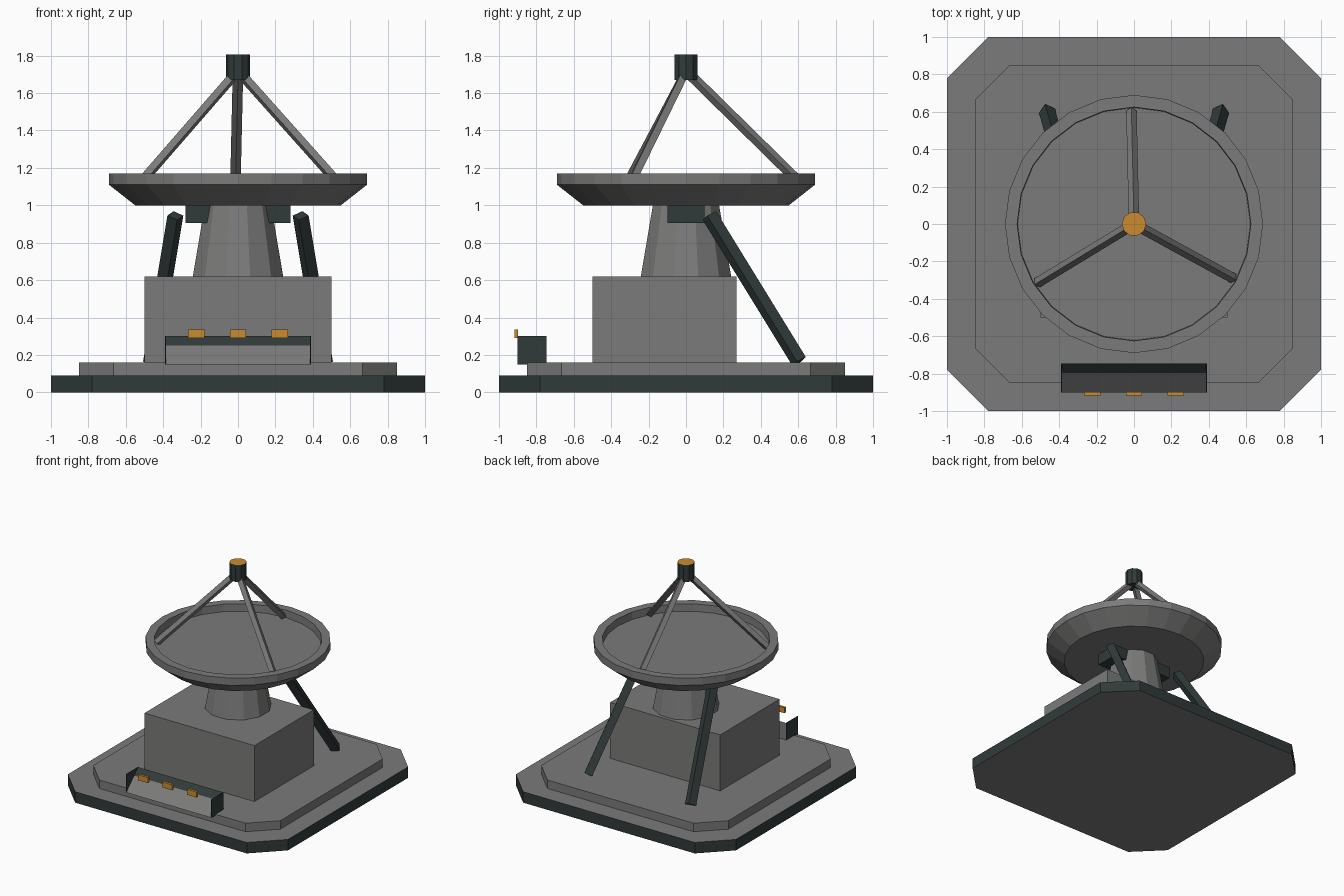
import bpy, bmesh, math
from mathutils import Vector

if "Cube" in bpy.data.objects:
    bpy.data.objects.remove(bpy.data.objects["Cube"])


def material(name, rgb):
    m = bpy.data.materials.new(name)
    m.diffuse_color = (*rgb, 1)
    m.use_nodes = True
    m.node_tree.nodes["Principled BSDF"].inputs["Base Color"].default_value = m.diffuse_color
    return m


GREY = material("mid grey", (0.195, 0.197, 0.193))
DARK = material("dark slate", (0.030, 0.042, 0.042))
ORANGE = material("amber", (0.60, 0.26, 0.03))


def finish(name, bm, mats, rule=None):
    bmesh.ops.recalc_face_normals(bm, faces=bm.faces)
    if rule:
        for f in bm.faces:
            f.material_index = rule(f)
    me = bpy.data.meshes.new(name)
    bm.to_mesh(me)
    bm.free()
    for m in mats:
        me.materials.append(m)
    ob = bpy.data.objects.new(name, me)
    bpy.context.collection.objects.link(ob)
    return ob


def loft(name, rings, mats, rule=None):
    """Skin a stack of equal-length point loops and cap both ends."""
    bm = bmesh.new()
    loops = [[bm.verts.new(p) for p in r] for r in rings]
    n = len(rings[0])
    for a, b in zip(loops, loops[1:]):
        for i in range(n):
            j = (i + 1) % n
            bm.faces.new((a[i], a[j], b[j], b[i]))
    bm.faces.new(loops[0][::-1])
    bm.faces.new(loops[-1])
    return finish(name, bm, mats, rule)


def circle(n, r, z, offset=0.0):
    return [(r * math.cos(2 * math.pi * (i + offset) / n),
             r * math.sin(2 * math.pi * (i + offset) / n), z) for i in range(n)]


def box(name, x0, x1, y0, y1, z0, z1, mat):
    ring = lambda z: [(x0, y0, z), (x1, y0, z), (x1, y1, z), (x0, y1, z)]
    return loft(name, [ring(z0), ring(z1)], [mat])


def slab(name, h, c, z0, z1, mats, rule=None):
    k = h - c
    pts = [(h, -k), (h, k), (k, h), (-k, h), (-h, k), (-h, -k), (-k, -h), (k, -h)]
    return loft(name, [[(x, y, z) for x, y in pts] for z in (z0, z1)], mats, rule)


def strut(name, a, b, r, mat):
    """Four-sided bar, set edge-up, between two points."""
    a, b = Vector(a), Vector(b)
    d = (b - a).normalized()
    u = d.cross(Vector((0, 0, 1))).normalized()
    v = d.cross(u)
    return loft(name, [[p + u * r, p + v * r, p - u * r, p - v * r] for p in (a, b)], [mat])


# Stepped base with chamfered corners: lower slab has dark edges
slab("base_plate", 1.0, 0.22, 0, 0.09, [GREY, DARK],
     lambda f: 0 if abs(f.normal.z) > 0.5 else 1)
slab("upper_plate", 0.85, 0.185, 0.09, 0.16, [GREY])

# Equipment housing, tapered pedestal and yoke under the dish
box("housing", -0.5, 0.5, -0.5, 0.27, 0.16, 0.62, GREY)
loft("pedestal", [circle(12, 0.25, 0.62, 0.5), circle(12, 0.18, 1.02, 0.5)], [GREY])
box("yoke", -0.28, 0.28, -0.1, 0.1, 0.905, 1.05, DARK)

# Dish with a raised rim and flat floor
loft("dish", [circle(24, r, z) for r, z in
              ((0.55, 1.0), (0.69, 1.11), (0.69, 1.17), (0.625, 1.17), (0.622, 1.11))], [GREY])

# Feed horn on a tripod
loft("feed_horn", [circle(10, 0.065, 1.67), circle(10, 0.065, 1.805)], [DARK, ORANGE],
     lambda f: 1 if f.normal.z > 0.5 else 0)
for i in range(3):
    t = math.radians(91.3 + 120 * i)
    c, s = math.cos(t), math.sin(t)
    strut("feed_strut_%d" % (i + 1), (0.605 * c, 0.605 * s, 1.125),
          (0.03 * c, 0.03 * s, 1.69), 0.028, GREY)

# Rear braces
for side, n in ((-1, "left"), (1, "right")):
    strut("rear_brace_" + n, (side * 0.465, 0.605, 0.165), (side * 0.335, 0.125, 0.945), 0.044, DARK)

# Front console: sloped panel with a dark upper band between dark end plates
prof = [(-0.9, 0.15), (-0.797, 0.25), (-0.745, 0.30), (-0.745, 0.15)]
loft("console", [[(x, y, z) for y, z in prof] for x in (-0.386, 0.386)], [GREY, DARK],
     lambda f: 1 if f.calc_center_median().z > 0.26 else 0)
for side, n in ((-1, "left"), (1, "right")):
    x0, x1 = sorted((side * 0.386, side * 0.39))
    box("console_end_" + n, x0, x1, -0.9, -0.745, 0.15, 0.30, DARK)

# Indicator lamps
for i, x in enumerate((-0.222, 0, 0.222)):
    box("lamp_%d" % (i + 1), x - 0.044, x + 0.044, -0.917, -0.897, 0.29, 0.335, ORANGE)
